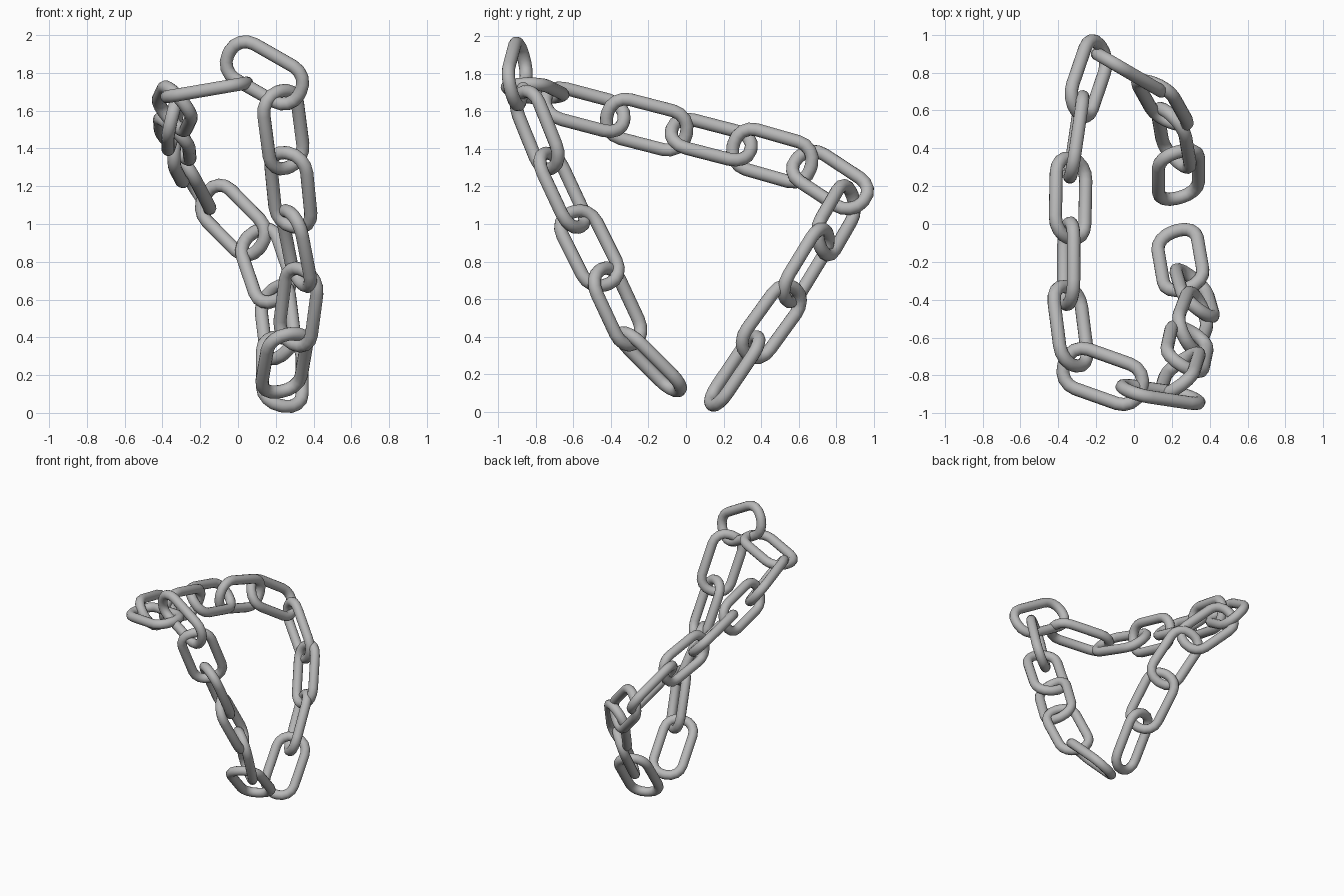
import bpy, bmesh
from math import sin, cos, pi
from mathutils import Vector, Matrix

cube = bpy.data.objects.get("Cube")
if cube:
    bpy.data.objects.remove(cube, do_unlink=True)

steel = bpy.data.materials.new("steel grey")
steel.use_nodes = True
GREY = (0.48, 0.48, 0.48, 1)
steel.diffuse_color = GREY
steel.node_tree.nodes["Principled BSDF"].inputs["Base Color"].default_value = GREY

HALF_LENGTH, HALF_WIDTH, CORNER, TUBE = 0.217, 0.11, 0.098, 0.035
CORNER_STEPS, SIDES = 4, 14


def link_mesh():
    """Round bar swept around a rounded rectangle, long axis on x."""
    bm = bmesh.new()
    rings = []
    for k, (sx, sy) in enumerate([(1, 1), (-1, 1), (-1, -1), (1, -1)]):
        centre = Vector((sx * (HALF_LENGTH - CORNER), sy * (HALF_WIDTH - CORNER), 0))
        for i in range(CORNER_STEPS + 1):
            a = (k + i / CORNER_STEPS) * pi / 2
            out = Vector((cos(a), sin(a), 0))
            ring = []
            for j in range(SIDES):
                t = 2 * pi * j / SIDES
                p = centre + out * (CORNER + TUBE * cos(t))
                p.z = TUBE * sin(t)
                ring.append(bm.verts.new(p))
            rings.append(ring)
    for i, ring in enumerate(rings):
        nxt = rings[(i + 1) % len(rings)]
        for j in range(SIDES):
            k = (j + 1) % SIDES
            bm.faces.new((ring[j], nxt[j], nxt[k], ring[k])).smooth = True
    bmesh.ops.recalc_face_normals(bm, faces=bm.faces)
    mesh = bpy.data.meshes.new("chain_link")
    bm.to_mesh(mesh)
    bm.free()
    mesh.materials.append(steel)
    return mesh


LINK = link_mesh()


def place(name, centre, along, normal):
    """Place a link by its centre, long direction and plane normal."""
    d = Vector(along).normalized()
    n = Vector(normal)
    n = (n - d * n.dot(d)).normalized()
    w = n.cross(d)
    obj = bpy.data.objects.new(name, LINK)
    turn = Matrix((d, w, n)).transposed().to_4x4()
    obj.matrix_world = Matrix.Translation(centre) @ turn
    bpy.context.collection.objects.link(obj)


# Front strand, from the loose end up to the top
place("front_link_1", (.245, -.19, .265), (-.12, .7, -.7), (.3, -.64, -.69))
place("front_link_2", (.32, -.365, .56), (-.12, .42, -.9), (.64, .72, .25))
place("front_link_3", (.31, -.515, .87), (.17, .44, -.88), (.9, .36, .35))
place("front_link_4", (.28, -.66, 1.18), (.09, .42, -.9), (.5, .76, .41))
place("front_link_5", (.24, -.793, 1.5), (.12, .37, -.92), (-.54, .72, .24))
place("top_link", (.14, -.9, 1.8), (.86, -.13, -.49), (.24, .95, .17))
place("corner_link", (-.165, -.805, 1.71), (.93, -.33, .16), (-.17, 0, .985))

# Upper strand, running to the back
place("upper_link_1", (-.335, -.54, 1.61), (-.12, .95, -.25), (.75, .26, .62))
place("upper_link_2", (-.345, -.21, 1.53), (0, .97, -.25), (.97, -.06, -.23))
place("upper_link_3", (-.335, .135, 1.45), (.02, .97, -.25), (.7, .17, .68))
place("upper_link_4", (-.305, .46, 1.365), (.14, .95, -.27), (.98, -.16, -.05))
place("upper_link_5", (-.24, .768, 1.235), (.27, .79, -.52), (.83, .04, .55))

# Back strand, down to the other loose end
place("back_link_1", (-.025, .8, 1.02), (.65, -.38, -.66), (.5, .86, 0))
place("back_link_2", (.15, .64, .78), (.28, -.5, -.82), (.46, .8, -.37))
place("back_link_3", (.21, .455, .48), (.1, -.58, -.8), (.73, .58, -.33))
place("back_link_4", (.235, .26, .217), (0, -.56, -.83), (.3, -.79, .53))
